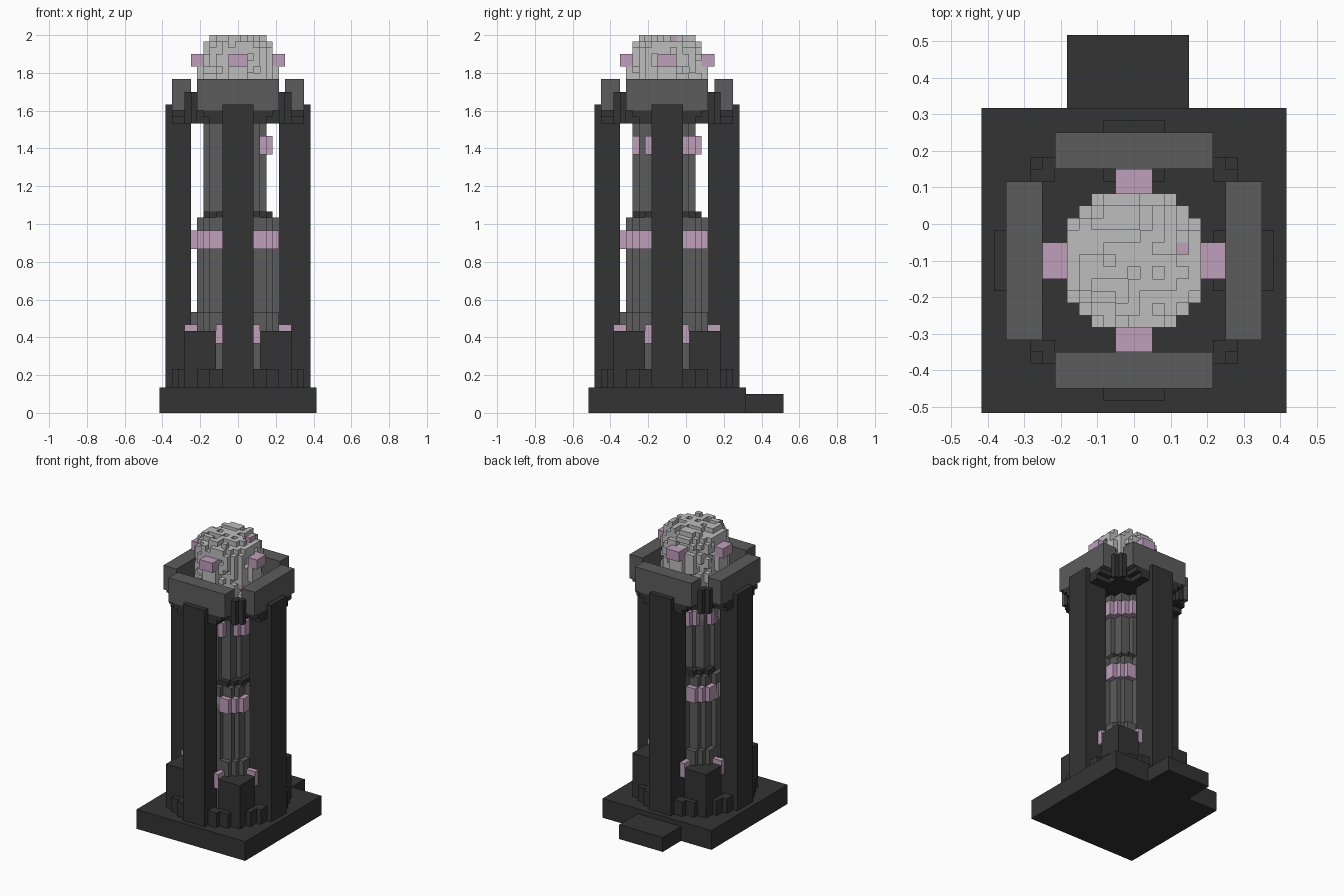
import bpy
import bmesh
import random
from mathutils import Vector

if "Cube" in bpy.data.objects:
    bpy.data.objects.remove(bpy.data.objects["Cube"])

random.seed(4)
U = 1 / 30                 # block size
CY = -0.1                  # tower axis in y


def material(name, colour):
    m = bpy.data.materials.new(name)
    m.use_nodes = True
    m.diffuse_color = (*colour, 1)
    m.node_tree.nodes["Principled BSDF"].inputs["Base Color"].default_value = (*colour, 1)
    return m


DARK = material("dark stone", (0.034, 0.034, 0.034))
GREY = material("mid grey stone", (0.107, 0.107, 0.107))
LIGHT = material("pale stone", (0.51, 0.51, 0.51))
PINK = material("pale purple", (0.52, 0.35, 0.50))


def finish(name, bm, mats):
    mesh = bpy.data.meshes.new(name)
    bm.to_mesh(mesh)
    bm.free()
    for m in mats:
        mesh.materials.append(m)
    obj = bpy.data.objects.new(name, mesh)
    bpy.context.collection.objects.link(obj)
    return obj


def box(name, xs, ys, zs, mat):
    """Block spanning inclusive cell ranges in x and y, and layer edges in z."""
    lo = Vector((xs[0] - .5, ys[0] - .5, zs[0]))
    hi = Vector((xs[1] + .5, ys[1] + .5, zs[1]))
    bm = bmesh.new()
    bmesh.ops.create_cube(bm, size=1)
    for v in bm.verts:
        v.co = (lo + hi) / 2 + v.co * (hi - lo)
        v.co = v.co * U + Vector((0, CY, 0))
    return finish(name, bm, [mat])


def blocks(name, cells, z0, height, mats):
    """Outer shell of a set of cells; cells maps (i, j, k) to a material slot."""
    bm = bmesh.new()
    corners = {}

    def vert(p):
        key = tuple(round(c * 2) for c in p)
        if key not in corners:
            corners[key] = bm.verts.new((p[0] * U, p[1] * U + CY, (z0 + p[2] * height) * U))
        return corners[key]

    for cell, slot in cells.items():
        for axis in range(3):
            for s in (-1, 1):
                near = list(cell)
                near[axis] += s
                if tuple(near) in cells:
                    continue
                a, b = (axis + 1) % 3, (axis + 2) % 3
                ring = []
                for da, db in ((-1, -1), (1, -1), (1, 1), (-1, 1))[::s]:
                    p = [cell[0], cell[1], cell[2] + .5]
                    p[axis] += s / 2
                    p[a] += da / 2
                    p[b] += db / 2
                    ring.append(vert(p))
                bm.faces.new(ring).material_index = slot
    return finish(name, bm, mats)


def disc(r2, c=0.0):
    span = range(-12, 13)
    return {(i, j, 0): 0 for i in span for j in span if (i - c) ** 2 + (j - c) ** 2 <= r2}


# Plinth and rear step
box("plinth", (-12, 12), (-12, 12), (0, 4), DARK)
box("rear_step", (-5, 4), (13, 18), (0, 3), DARK)

# Four tall outer pillars
box("front_pillar", (-2, 2), (-11, -8), (4, 49), DARK)
box("back_pillar", (-2, 2), (7, 11), (4, 49), DARK)
box("right_pillar", (-11, -8), (-2, 2), (4, 49), DARK)
box("left_pillar", (7, 11), (-2, 2), (4, 49), DARK)

# Central column, stage by stage
for name, r2, c, z0, z1, mat in (
        ("column_foot", 52, 0, 4, 16, GREY),
        ("column_lower", 41, 0, 16, 31, GREY),
        ("column_lower_band", 52, 0, 26, 29, PINK),
        ("column_collar", 34, 0, 30.5, 32, DARK),
        ("column_upper", 25, -.5, 31, 46, GREY),
        ("column_upper_band", 29, 0, 41, 44, PINK),
        ("crown_floor", 85, 0, 46, 48, DARK)):
    blocks(name, disc(r2, c), z0, z1 - z0, [mat])


def span(a, b, s):
    return tuple(sorted((a * s, b * s)))


# Corner buttresses with purple trim and low side steps
for sx in (-1, 1):
    for sy in (-1, 1):
        tag = ("left" if sx > 0 else "right") + ("_back" if sy > 0 else "_front")
        box("buttress_" + tag, span(4, 8, sx), span(4, 8, sy), (4, 13), DARK)
        box("trim_a_" + tag, span(3, 3, sx), span(3, 8, sy), (11, 14), PINK)
        box("trim_b_" + tag, span(4, 8, sx), span(3, 3, sy), (11, 14), PINK)
        box("step_a_" + tag, span(3, 6, sx), span(9, 9, sy), (4, 7), DARK)
        box("step_b_" + tag, span(9, 9, sx), span(3, 6, sy), (4, 7), DARK)
        box("low_step_a_" + tag, span(3, 4, sx), span(10, 10, sy), (4, 7), DARK)
        box("low_step_b_" + tag, span(10, 10, sx), span(3, 4, sy), (4, 7), DARK)
        box("crown_post_a_" + tag, span(7, 7, sx), span(7, 8, sy), (46, 51), DARK)
        box("crown_post_b_" + tag, span(8, 8, sx), span(7, 7, sy), (46, 51), DARK)

# Crown walls, corbels and dome studs on each side
for name, axis, s in (("front", 1, -1), ("back", 1, 1), ("right", 0, -1), ("left", 0, 1)):
    def side(part, half, near, far, zs, mat):
        r = [(-half, half), span(near, far, s)]
        box(name + part, r[1 - axis], r[axis], zs, mat)
    side("_crown_wall", 6, 8, 10, (48, 53), GREY)
    side("_corbel_top", 5, 8, 10, (47, 48), DARK)
    side("_corbel_bottom", 4, 8, 10, (46, 47), DARK)
    side("_dome_stud", 1, 6, 7, (55, 57), PINK)
    side("_dome_bulge", 1, 6, 6, (52, 55), LIGHT)

# Rough dome of small blocks, weathered at random on the outer skin
dome = {}
for k in range(12):
    limit = 34 if k < 10 else (30 if k == 10 else 21)
    for (i, j, _) in disc(limit):
        skin = i * i + j * j > limit - 10
        worn = random.random()
        if k == 11 and worn < .35 or k < 11 and skin and worn < .28:
            continue
        dome[i, j, k] = 1 if random.random() < .025 else 0
blocks("dome", dome, 48, 1, [LIGHT, PINK])
